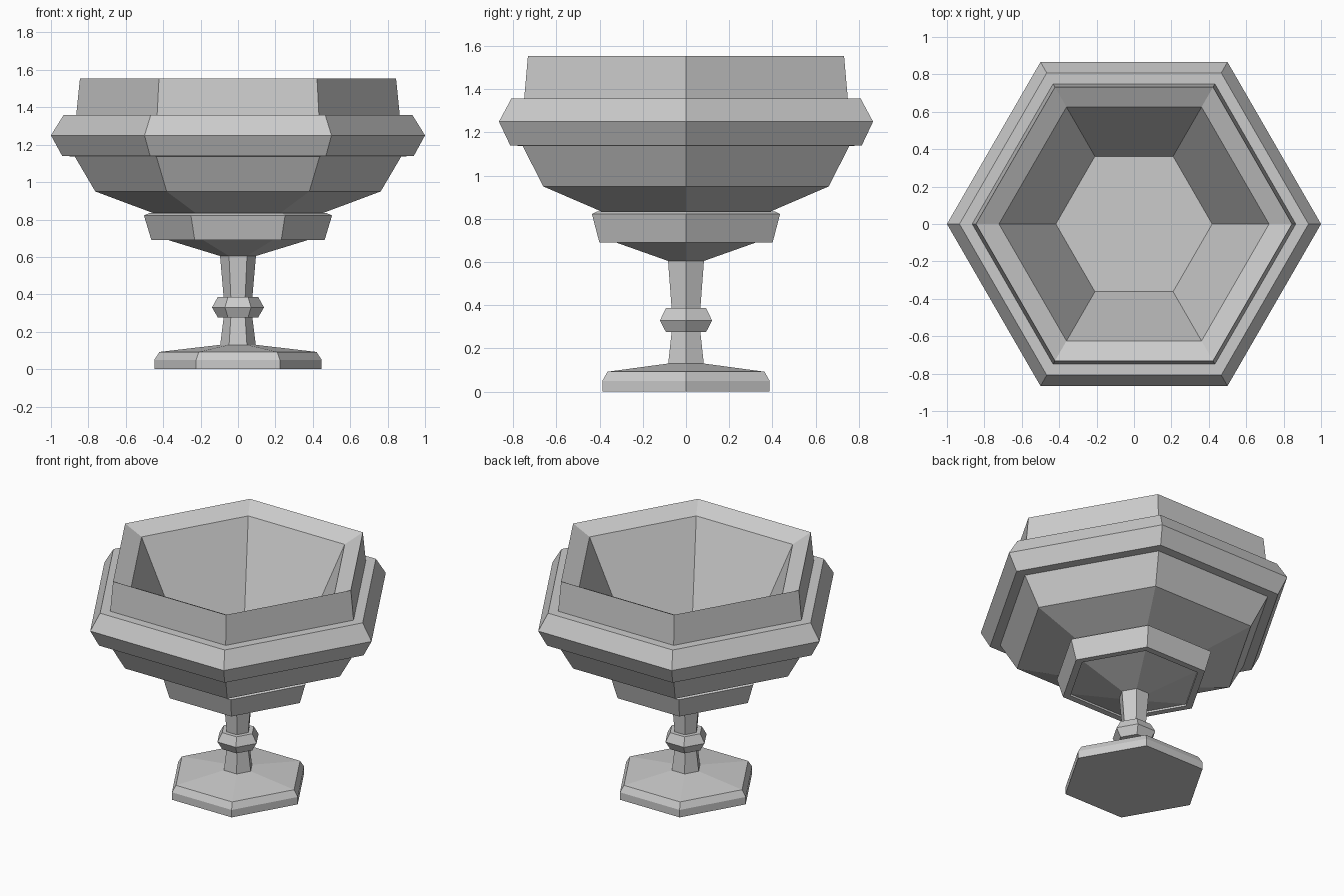
import bpy, bmesh
from math import cos, sin, pi

if "Cube" in bpy.data.objects:
    bpy.data.objects.remove(bpy.data.objects["Cube"])

SIDES = 6


def hex_lathe(name, profile):
    """Sweep (radius, z) points round z as a flat-faced hexagon; radius 0 closes with a cap."""
    bm = bmesh.new()
    rings = []
    for r, z in profile:
        rings.append([bm.verts.new((r * cos(2 * pi * i / SIDES), r * sin(2 * pi * i / SIDES), z))
                      for i in range(SIDES)] if r > 0 else None)
    for a, b in zip(rings, rings[1:]):
        if a is None:
            bm.faces.new(b[::-1])
        elif b is None:
            bm.faces.new(a)
        else:
            for i in range(SIDES):
                j = (i + 1) % SIDES
                bm.faces.new((a[i], a[j], b[j], b[i]))
    mesh = bpy.data.meshes.new(name)
    bm.to_mesh(mesh)
    bm.free()
    obj = bpy.data.objects.new(name, mesh)
    bpy.context.collection.objects.link(obj)
    return obj


# Foot with chamfered edge
hex_lathe("foot", [(0, 0), (.447, 0), (.447, .05), (.42, .092), (.095, .13)])

# Stem halves, both narrowing towards the knop
hex_lathe("lower_stem", [(.095, .13), (.077, .275)])
hex_lathe("stem_knop", [(.077, .275), (.107, .275), (.139, .33), (.107, .387), (.077, .387)])
hex_lathe("upper_stem", [(.077, .387), (.096, .605)])

# Cup under the bowl, with a recessed cone inside its lower rim
hex_lathe("lower_cup", [(.096, .605), (.415, .703), (.415, .69), (.463, .69),
                        (.503, .822), (.472, .835), (.455, .835)])

# Bowl: flared outside, wide collar, upright rim, sloping lip and hollow inside
hex_lathe("bowl", [(.455, .835), (.763, .95), (.873, 1.137), (.94, 1.14),
                   (1, 1.25), (.933, 1.358), (.865, 1.358), (.845, 1.555),
                   (.722, 1.497), (.418, .87), (0, .87)])
